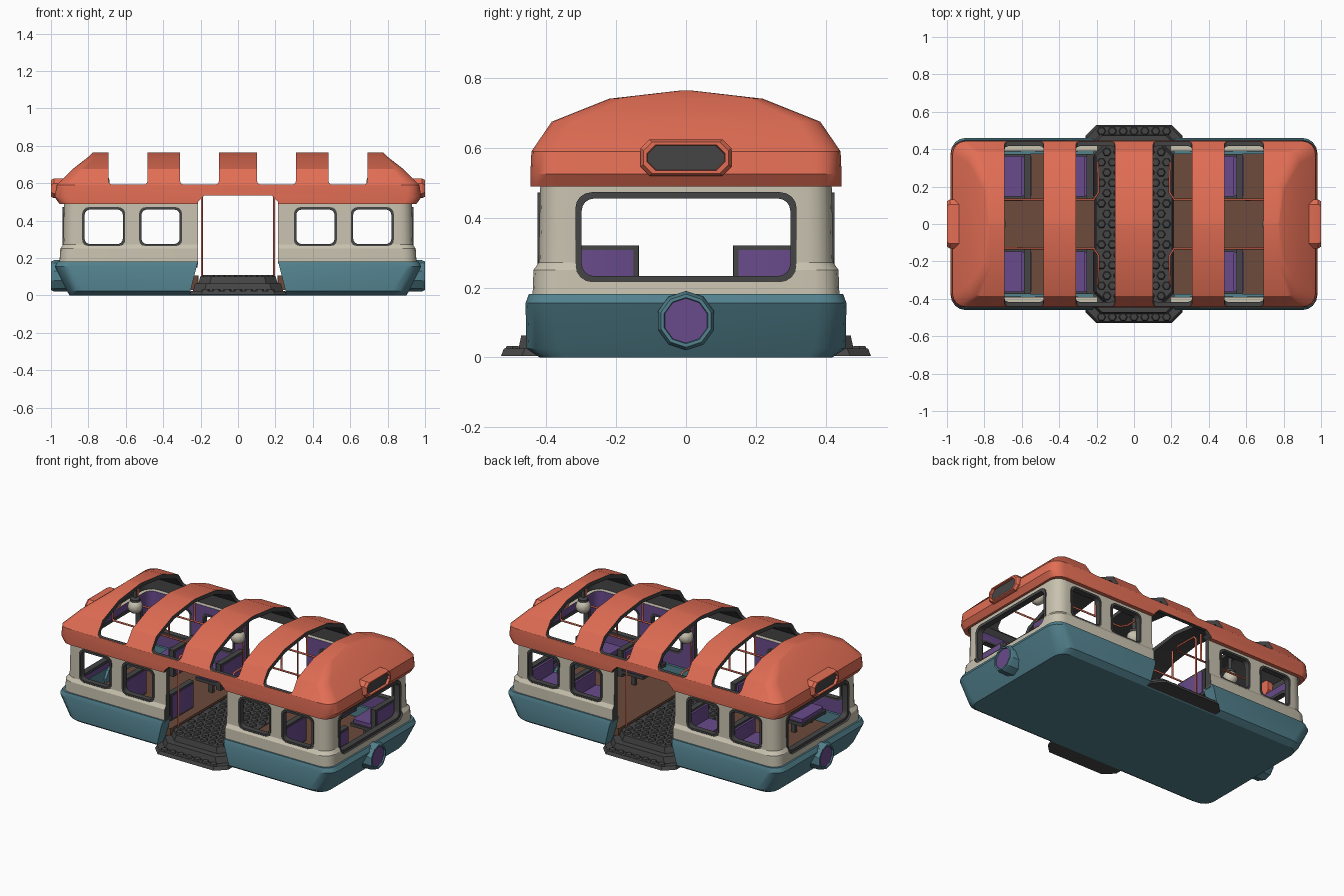
import bpy, bmesh, math

if "Cube" in bpy.data.objects:
    bpy.data.objects.remove(bpy.data.objects["Cube"])

def material(name, rgb):
    m = bpy.data.materials.new(name)
    m.diffuse_color = (*rgb, 1)
    m.use_nodes = True
    m.node_tree.nodes["Principled BSDF"].inputs["Base Color"].default_value = m.diffuse_color
    return m

ORANGE = material("coral orange", (0.76, 0.155, 0.09))
TEAL = material("teal", (0.085, 0.22, 0.27))
CREAM = material("cream", (0.58, 0.54, 0.43))
DARK = material("dark grey", (0.06, 0.06, 0.06))
PURPLE = material("purple", (0.14, 0.07, 0.26))
BROWN = material("brown", (0.15, 0.07, 0.043))

def finish(name, bm, mats):
    bmesh.ops.recalc_face_normals(bm, faces=bm.faces)
    me = bpy.data.meshes.new(name)
    bm.to_mesh(me)
    bm.free()
    for m in mats:
        me.materials.append(m)
    for p in me.polygons:
        p.use_smooth = True
    me.set_sharp_from_angle(angle=math.radians(28))
    ob = bpy.data.objects.new(name, me)
    bpy.context.collection.objects.link(ob)
    return ob

def rrect(hx, hy, r, n=4, cx=0, cy=0):
    pts = []
    for k, (sx, sy) in enumerate(((1, 1), (-1, 1), (-1, -1), (1, -1))):
        for i in range(n + 1):
            a = math.pi / 2 * (k + i / n)
            pts.append((cx + sx * (hx - r) + r * math.cos(a), cy + sy * (hy - r) + r * math.sin(a)))
    return pts

def circle(r, n, cx=0, cy=0):
    return [(cx + r * math.cos(2 * math.pi * (i + .5) / n), cy + r * math.sin(2 * math.pi * (i + .5) / n))
            for i in range(n)]

def place(pts, axis, d):
    f = {'x': lambda u, v: (d, u, v), 'y': lambda u, v: (u, d, v), 'z': lambda u, v: (u, v, d)}[axis]
    return [f(u, v) for u, v in pts]

def loft(name, rings, mats, bands=None, closed=False, cap_mats=(0, 0)):
    """Skin rings of 3D points; bands gives a material index per band."""
    bm = bmesh.new()
    vs = [[bm.verts.new(p) for p in r] for r in rings]
    n = len(vs[0])
    for b in range(len(vs) if closed else len(vs) - 1):
        r0, r1 = vs[b], vs[(b + 1) % len(vs)]
        for i in range(n):
            f = bm.faces.new((r0[i], r0[(i + 1) % n], r1[(i + 1) % n], r1[i]))
            f.material_index = bands[b] if bands else 0
    if not closed:
        for r, m in ((vs[0], cap_mats[0]), (vs[-1], cap_mats[1])):
            bm.faces.new(r).material_index = m
    return finish(name, bm, mats)

def prism(name, pts, axis, a, b, mat):
    return loft(name, [place(pts, axis, a), place(pts, axis, b)], [mat])

def box(name, x0, x1, y0, y1, z0, z1, mat, r=0.006):
    return prism(name, rrect((x1 - x0) / 2, (y1 - y0) / 2, r, 2, (x0 + x1) / 2, (y0 + y1) / 2), 'z', z0, z1, mat)

def cut(ob, cutters):
    for c in cutters:
        c.hide_render = True
        md = ob.modifiers.new("cut", 'BOOLEAN')
        md.operation, md.solver, md.object = 'DIFFERENCE', 'EXACT', c
        md.material_mode = 'TRANSFER'
    bpy.context.view_layer.update()
    me = bpy.data.meshes.new_from_object(ob.evaluated_get(bpy.context.evaluated_depsgraph_get()))
    ob.modifiers.clear()
    ob.data = me
    me.set_sharp_from_angle(angle=math.radians(28))
    for c in cutters:
        bpy.data.objects.remove(c)

def tube(name, pts, r, mat):
    cu = bpy.data.curves.new(name, 'CURVE')
    cu.dimensions, cu.bevel_depth, cu.bevel_resolution, cu.use_fill_caps = '3D', r, 1, True
    sp = cu.splines.new('POLY')
    sp.points.add(len(pts) - 1)
    for p, q in zip(sp.points, pts):
        p.co = (*q, 1)
    tmp = bpy.data.objects.new(name + " path", cu)
    bpy.context.collection.objects.link(tmp)
    bpy.context.view_layer.update()
    me = bpy.data.meshes.new_from_object(tmp.evaluated_get(bpy.context.evaluated_depsgraph_get()))
    bpy.data.objects.remove(tmp)
    me.materials.clear()
    me.materials.append(mat)
    bpy.context.collection.objects.link(bpy.data.objects.new(name, me))

def plan(hx, hy, r, z):
    return place(rrect(hx, hy, r), 'z', z)

def mirrored(pts):
    return pts + [(-x, z) for x, z in reversed(pts)]

# lower hull: open tub with flared ends, cut at the doors
hull = loft("lower_hull", [plan(.90, .42, .07, 0), plan(.915, .457, .09, .025), plan(.98, .46, .08, .155),
            plan(.965, .45, .07, .182), plan(.90, .375, .05, .182), plan(.89, .375, .05, .09)], [TEAL])
cut(hull, [prism("hull_cutter", mirrored([(.255, .02), (.21, .2)]), 'y', -1, 1, TEAL)])

# cabin walls with purple lining
walls = loft("cabin_walls", [plan(.955, .44, .07, .17), plan(.95, .437, .07, .25), plan(.935, .422, .07, .272),
             plan(.93, .417, .07, .52), plan(.905, .39, .05, .52), plan(.905, .39, .05, .17)],
             [CREAM, PURPLE], [0, 0, 0, 0, 1, 0], True)
door = mirrored([(.215, .1), (.215, .5), (.18, .535)])
WINS = [s * x for s in (-1, 1) for x in (.414, .718)]
cuts = [prism("window_cutter", rrect(.113, .103, .035, 4, x, .367), 'y', -1, 1, DARK) for x in WINS]
cuts.append(prism("end_cutter", rrect(.315, .127, .045, 4, 0, .344), 'x', -1.2, 1.2, DARK))
cuts.append(prism("door_cutter", door, 'y', -1, 1, DARK))
cut(walls, cuts)

# roof shell, dark underneath, with four openings between ribs
roof = loft("roof", [plan(.76, .012, .01, .742), plan(.78, .205, .04, .717), plan(.855, .365, .05, .655),
            plan(.945, .42, .06, .588), plan(.94, .42, .06, .49), plan(.955, .445, .07, .49), plan(.98, .446, .075, .525),
            plan(.97, .443, .07, .59), plan(.885, .385, .06, .675), plan(.80, .22, .04, .741),
            plan(.775, .012, .01, .765)], [ORANGE, DARK], [1, 1, 1, 1, 0, 0, 0, 0, 0, 0], cap_mats=(1, 0))
cuts = [prism("roof_cutter", rrect((b - a) / 2, .2, .022, 3, s * (a + b) / 2, .792), 'y', -1, 1, DARK)
        for s in (-1, 1) for a, b in ((.102, .31), (.483, .692))]
cuts.append(prism("roof_door_cutter", door, 'y', -1, 1, DARK))
cut(roof, cuts)

# window frames
def frame(name, hx, hz, r, cx, cz, axis, d0, d1, t):
    o, i = rrect(hx, hz, r, 4, cx, cz), rrect(hx - t, hz - t, r - t * .6, 4, cx, cz)
    loft(name, [place(o, axis, d0), place(o, axis, d1), place(i, axis, d1), place(i, axis, d0)], [DARK], None, True)

for s in (-1, 1):
    for x in WINS:
        frame("window_frame", .115, .105, .036, x, .367, 'y', s * .388, s * .425, .013)
    frame("end_window_frame", .317, .129, .046, 0, .344, 'x', s * .90, s * .938, .018)

    # headlight
    ring = [(.085, .88), (.085, .98), (.076, 1.0), (.066, 1.0), (.064, .992)]
    loft("headlight", [place(circle(r, 10, 0, .105), 'x', s * x) for r, x in ring], [TEAL, PURPLE], cap_mats=(0, 1))
    # roof end sign
    sign = [(.13, .052, .91), (.13, .052, .985), (.122, .045, 1.0), (.112, .037, 1.0), (.11, .035, .985)]
    loft("end_sign", [place(rrect(a, b, .025, 1, 0, .572), 'x', s * x) for a, b, x in sign],
         [ORANGE, DARK], cap_mats=(0, 1))
    # side compartment floor
    x0, x1 = sorted((s * .212, s * .893))
    box("brown_floor", x0, x1, -.38, .38, .03, .106, BROWN)

# entrance steps and centre floor
for hx, hy, z0, z1 in ((.26, .53, .004, .025), (.24, .48, .025, .063), (.212, .43, .06, .1)):
    loft("entrance_step", [place(rrect(hx, hy, .06, 1), 'z', z0), place(rrect(hx - .01, hy - .008, .06, 1), 'z', z1)], [DARK])

# hexagonal floor studs
bm = bmesh.new()
def stud(x, y, z):
    lo = [bm.verts.new((x + .024 * math.cos(i * math.pi / 3), y + .024 * math.sin(i * math.pi / 3), z)) for i in range(6)]
    hi = [bm.verts.new((x + .019 * math.cos(i * math.pi / 3), y + .019 * math.sin(i * math.pi / 3), z + .008)) for i in range(6)]
    bm.faces.new(hi)
    for i in range(6):
        bm.faces.new((lo[i], lo[(i + 1) % 6], hi[(i + 1) % 6], hi[i]))
for j in range(-7, 8):
    for i in range(-3, 4):
        x = i * .058 + (.029 if j % 2 else 0)
        if abs(x) < .18:
            stud(x, j * .055, .1)
for s in (-1, 1):
    for i in range(-3, 4):
        stud(i * .058, s * .497, .025)
finish("floor_studs", bm, [DARK])

# seats, all facing -x
for bx in (-.57, -.235, .565, .865):
    for s in (-1, 1):
        y0, y1 = sorted((s * .135, s * .375))
        box("seat_back_shell", bx - .018, bx + .018, y0, y1, .15, .32, DARK)
        box("seat_back_pad", bx - .032, bx - .015, y0 + .015, y1 - .015, .2, .308, PURPLE)
        box("seat_back_panel", bx + .015, bx + .022, y0 + .015, y1 - .015, .165, .308, PURPLE, .002)
        box("seat_tray", bx - .165, bx, y0, y1, .172, .192, DARK)
        box("seat_cushion", bx - .155, bx - .015, y0 + .012, y1 - .012, .19, .215, PURPLE, .015)
        for y in (y0 + .04, y1 - .04):
            box("seat_leg", bx - .09, bx - .06, y - .012, y + .012, .1, .175, DARK)

# handrails with door posts and roof hangers
for sx in (-1, 1):
    for sy in (-1, 1):
        path = [(.193, .33, .1), (.193, .33, .53), (.193, .315, .55), (.19, .17, .55), (.215, .13, .55),
                (.79, .13, .55), (.8, .13, .56), (.8, .13, .685)]
        tube("handrail", [(sx * x, sy * y, z) for x, y, z in path], .006, ORANGE)
        tube("rail_hanger", [(sx * .4, sy * .13, .55), (sx * .4, sy * .13, .735)], .006, ORANGE)

# hanging globe lamps
for x in (-.73, 0, .73):
    prof = [(.045 * math.cos(math.radians(a)), .61 + .045 * math.sin(math.radians(a))) for a in range(-80, 61, 20)]
    loft("lamp_globe", [place(circle(r, 12, x), 'z', z) for r, z in prof], [CREAM])
    cap = [(.03, .645), (.03, .66), (.012, .668), (.012, .74)]
    loft("lamp_cap", [place(circle(r, 12, x), 'z', z) for r, z in cap], [DARK])
